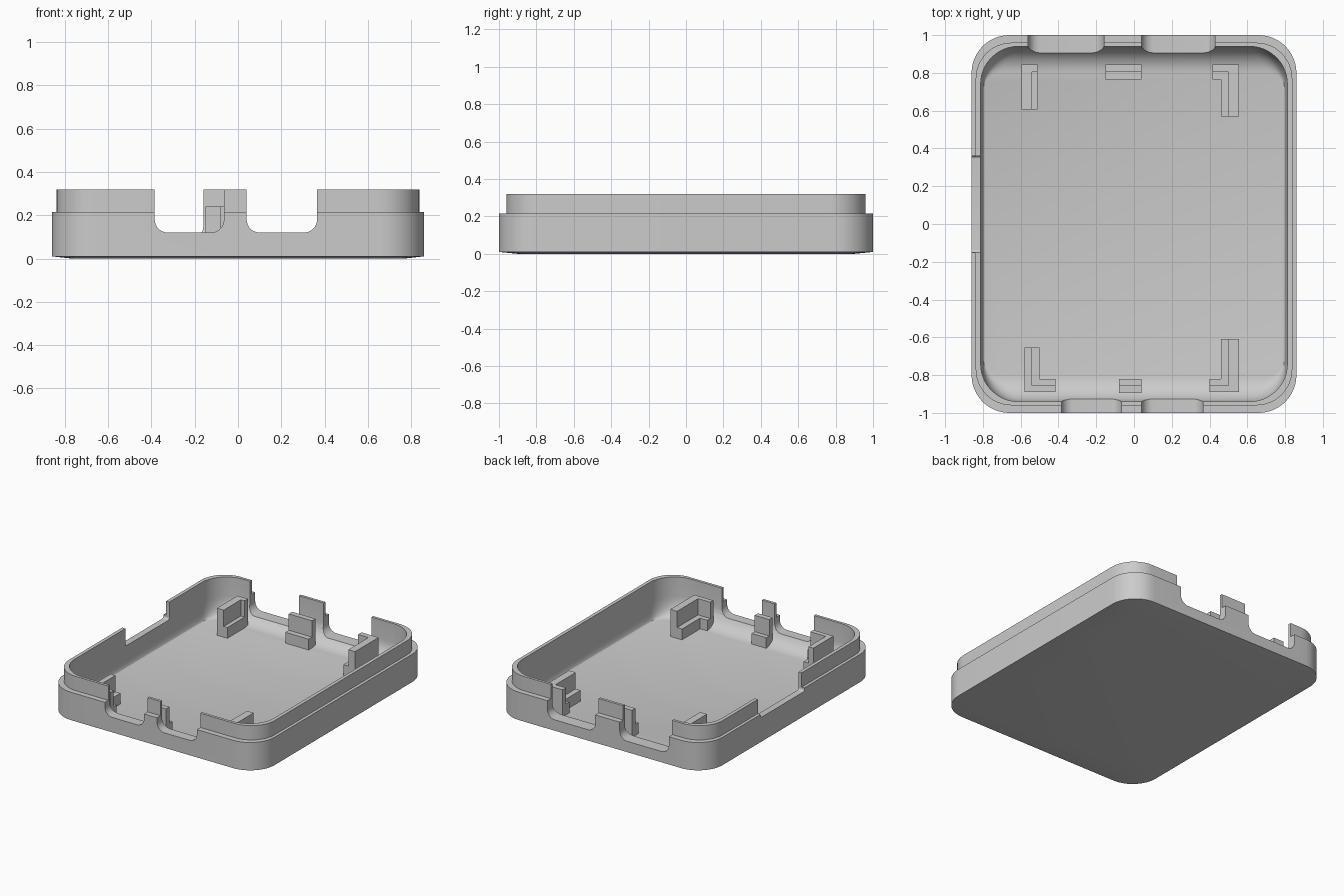
import bpy, bmesh
from math import sin, cos, pi

default = bpy.data.objects.get("Cube")
if default:
    bpy.data.objects.remove(default, do_unlink=True)

grey = bpy.data.materials.new("matte_grey")
grey.use_nodes = True
COLOUR = (0.6, 0.6, 0.6, 1)
grey.diffuse_color = COLOUR
grey.node_tree.nodes["Principled BSDF"].inputs["Base Color"].default_value = COLOUR


def finish(name, bm, smooth=False):
    bmesh.ops.recalc_face_normals(bm, faces=bm.faces[:])
    mesh = bpy.data.meshes.new(name)
    bm.to_mesh(mesh)
    bm.free()
    mesh.materials.append(grey)
    obj = bpy.data.objects.new(name, mesh)
    bpy.context.collection.objects.link(obj)
    return obj


def add_box(bm, x0, x1, y0, y1, z0, z1):
    verts = bmesh.ops.create_cube(bm, size=1)["verts"]
    for v in verts:
        v.co.x = x1 if v.co.x > 0 else x0
        v.co.y = y1 if v.co.y > 0 else y0
        v.co.z = z1 if v.co.z > 0 else z0
    return verts


def rounded_ring(bm, hx, hy, r, z, seg=12):
    ring = []
    for k, (sx, sy) in enumerate([(1, 1), (-1, 1), (-1, -1), (1, -1)]):
        for i in range(seg + 1):
            a = (k + i / seg) * pi / 2
            ring.append(bm.verts.new((sx * (hx - r) + r * cos(a),
                                      sy * (hy - r) + r * sin(a), z)))
    return ring


# Tray shell: outer wall, stepped lip, inner wall, filleted floor
FLOOR, FILLET = 0.04, 0.14
rings = [(0.77, 0.90, 0.16, 0), (0.86, 1.0, 0.2, 0.01), (0.86, 1.0, 0.2, 0.215),
         (0.838, 0.96, 0.19, 0.215), (0.838, 0.96, 0.19, 0.32),
         (0.812, 0.94, 0.2, 0.32)]
for i in range(9):
    a = i / 8 * pi / 2
    t = 1 - cos(a)
    rings.append((0.812 - 0.02 * t, 0.94 - FILLET * t, 0.2 - 0.12 * t,
                  FLOOR + FILLET * (1 - sin(a))))
bm = bmesh.new()
loops = [rounded_ring(bm, *r) for r in rings]
for lower, upper in zip(loops, loops[1:]):
    n = len(lower)
    for i in range(n):
        j = (i + 1) % n
        bm.faces.new((lower[i], lower[j], upper[j], upper[i]))
bm.faces.new(loops[0])
bm.faces.new(loops[-1])
tray = finish("tray_shell", bm)


# Notches with rounded lower corners, cut through the walls
def cut_notch(x0, x1, y0, y1, z, r, axis):
    bm = bmesh.new()
    add_box(bm, x0, x1, y0, y1, z, 0.5)
    edges = [e for e in bm.edges
             if all(v.co.z < 0.4 for v in e.verts)
             and abs(e.verts[0].co[axis] - e.verts[1].co[axis]) > 0.01]
    bmesh.ops.bevel(bm, geom=edges, offset=r, segments=8, profile=0.5, affect='EDGES')
    cutter = finish("notch_cutter", bm)
    cutter.hide_render = True
    mod = tray.modifiers.new("notch", 'BOOLEAN')
    mod.operation, mod.solver, mod.object = 'DIFFERENCE', 'EXACT', cutter
    bpy.context.view_layer.objects.active = tray
    bpy.ops.object.modifier_apply(modifier=mod.name)
    bpy.data.objects.remove(cutter, do_unlink=True)


for x0, x1 in [(-0.385, -0.065), (0.04, 0.365)]:
    cut_notch(x0, x1, -1.1, -0.82, 0.12, 0.06, 1)
for x0, x1 in [(-0.56, -0.16), (0.04, 0.43)]:
    cut_notch(x0, x1, 0.82, 1.1, 0.09, 0.06, 1)
cut_notch(-0.95, -0.78, -0.15, 0.36, 0.19, 0.015, 0)

bpy.ops.object.select_all(action='DESELECT')
tray.select_set(True)
bpy.context.view_layer.objects.active = tray
bpy.ops.object.shade_smooth_by_angle(angle=0.5)


# Board supports: tall outer stop with a lower inner ledge
TALL, LEDGE, BASE = 0.24, 0.12, 0.02


def support(name, stops, ledges):
    bm = bmesh.new()
    for s in stops:
        add_box(bm, *s, BASE, TALL)
    for s in ledges:
        add_box(bm, *s, BASE, LEDGE)
    finish(name, bm)


support("back_right_support",
        [(-0.595, -0.54, 0.605, 0.845), (-0.54, -0.51, 0.805, 0.845)],
        [(-0.54, -0.51, 0.605, 0.805)])
support("back_left_support",
        [(0.50, 0.555, 0.57, 0.845), (0.415, 0.50, 0.805, 0.845)],
        [(0.46, 0.50, 0.57, 0.805), (0.415, 0.46, 0.765, 0.805)])
support("front_right_support",
        [(-0.58, -0.54, -0.89, -0.655), (-0.54, -0.415, -0.89, -0.855)],
        [(-0.54, -0.50, -0.855, -0.655), (-0.50, -0.415, -0.855, -0.82)])
support("front_left_support",
        [(0.50, 0.555, -0.89, -0.61), (0.40, 0.50, -0.89, -0.855)],
        [(0.46, 0.50, -0.855, -0.61), (0.40, 0.46, -0.855, -0.82)])
support("back_middle_support", [(-0.15, 0.04, 0.805, 0.845)], [(-0.15, 0.04, 0.765, 0.805)])
support("front_middle_support", [(-0.08, 0.04, -0.895, -0.855)], [(-0.08, 0.04, -0.855, -0.82)])
